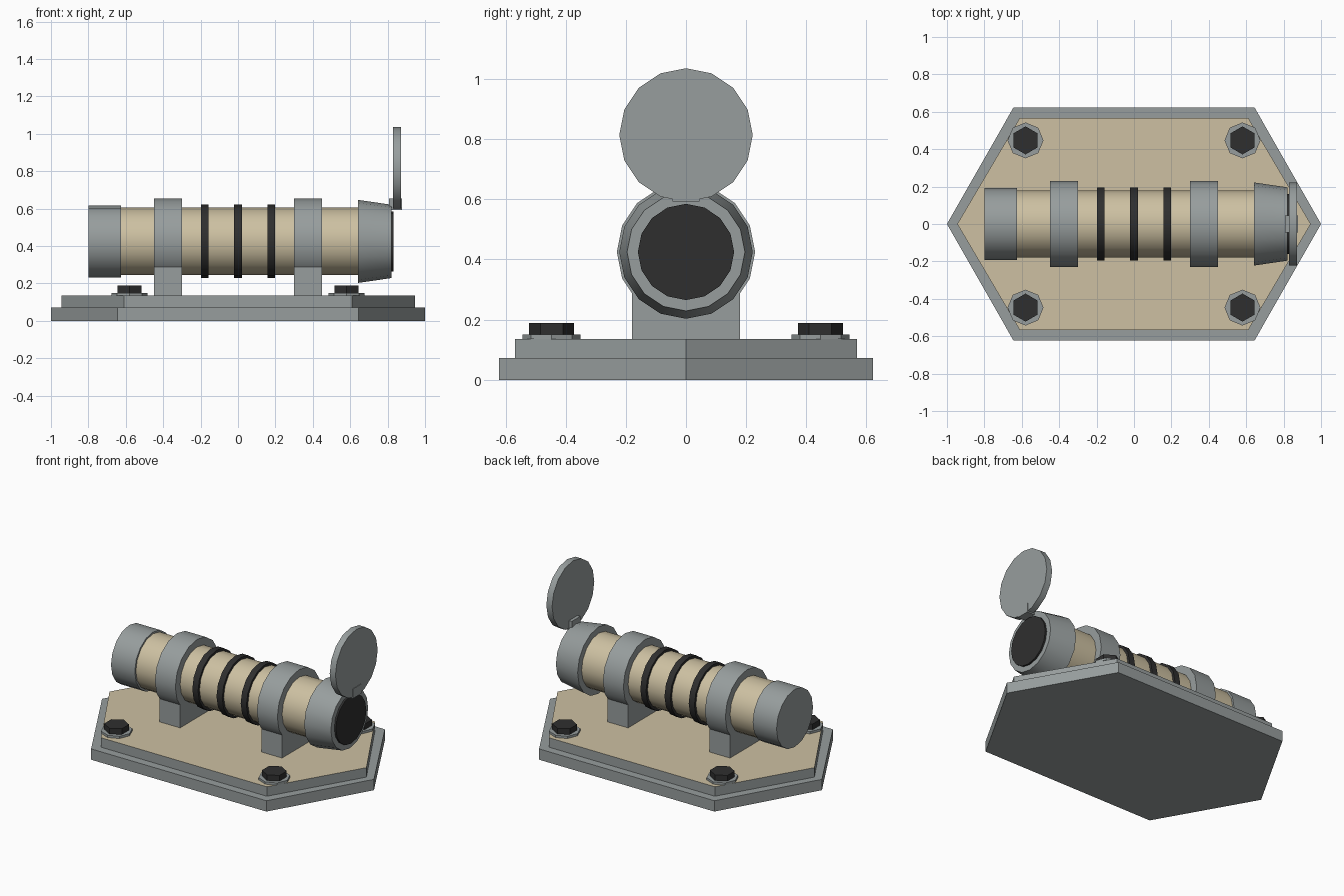
import bpy, bmesh, math

cube = bpy.data.objects.get("Cube")
if cube:
    bpy.data.objects.remove(cube, do_unlink=True)


def material(name, rgb):
    m = bpy.data.materials.new(name)
    m.use_nodes = True
    colour = (*rgb, 1)
    m.diffuse_color = colour
    bsdf = next(n for n in m.node_tree.nodes if n.type == 'BSDF_PRINCIPLED')
    bsdf.inputs["Base Color"].default_value = colour
    return m


GREY = material("steel_grey", (0.31, 0.34, 0.34))
TAN = material("sand_tan", (0.61, 0.53, 0.36))
BLACK = material("rubber_black", (0.028, 0.028, 0.028))
AXIS_Z = 0.425


def finish(name, bm, *mats, smooth=False):
    bmesh.ops.recalc_face_normals(bm, faces=bm.faces)
    mesh = bpy.data.meshes.new(name)
    bm.to_mesh(mesh)
    bm.free()
    for m in mats:
        mesh.materials.append(m)
    obj = bpy.data.objects.new(name, mesh)
    bpy.context.collection.objects.link(obj)
    if smooth:
        bpy.ops.object.select_all(action='DESELECT')
        obj.select_set(True)
        bpy.context.view_layer.objects.active = obj
        bpy.ops.object.shade_smooth_by_angle(angle=math.radians(30))
    return obj


def prism(name, outline, z0, z1, mat, top=None):
    """Extrude a flat outline upward, optionally with its own top colour."""
    bm = bmesh.new()
    base = bm.faces.new([bm.verts.new((x, y, z0)) for x, y in outline])
    new = bmesh.ops.extrude_face_region(bm, geom=[base], use_keep_orig=True)["geom"]
    for v in new:
        if isinstance(v, bmesh.types.BMVert):
            v.co.z = z1
    bmesh.ops.recalc_face_normals(bm, faces=bm.faces)
    bm.normal_update()
    if top:
        for f in bm.faces:
            f.material_index = int(f.normal.z > 0.5)
    return finish(name, bm, *([mat, top] if top else [mat]))


def polygon(n, r, cx, cy, turn=0):
    steps = [turn + math.tau * i / n for i in range(n)]
    return [(cx + r * math.cos(a), cy + r * math.sin(a)) for a in steps]


def rectangle(x0, x1, y):
    return [(x0, -y), (x1, -y), (x1, y), (x0, y)]


def turned(name, x0, x1, r0, mat, r1=None, z=AXIS_Z):
    """Sixteen-sided drum or cone lying along x."""
    bm = bmesh.new()
    rings = []
    for x, r in ((x0, r0), (x1, r1 or r0)):
        ring = [bm.verts.new((x, a, z + b)) for a, b in polygon(16, r, 0, 0)]
        bm.faces.new(ring)
        rings.append(ring)
    for i in range(16):
        j = (i + 1) % 16
        bm.faces.new((rings[0][i], rings[0][j], rings[1][j], rings[1][i]))
    return finish(name, bm, mat, smooth=True)


def hexagon(tip, x, y):
    return [(tip, 0), (x, y), (-x, y), (-tip, 0), (-x, -y), (x, -y)]


# Stepped base
prism("base_plate", hexagon(1.0, 0.645, 0.622), 0, 0.072, GREY)
prism("upper_plate", hexagon(0.945, 0.61, 0.568), 0.072, 0.135, GREY, TAN)

# Corner bolts
for sx, side in ((1, "left"), (-1, "right")):
    for sy, end in ((-1, "front"), (1, "back")):
        cx, cy = sx * 0.58, sy * 0.447
        prism(f"washer_{end}_{side}", polygon(8, 0.096, cx, cy), 0.135, 0.15, GREY)
        prism(f"bolt_{end}_{side}", polygon(6, 0.075, cx, cy, math.pi / 2),
              0.15, 0.188, BLACK)

# Tube and end cap
turned("tube", -0.64, 0.66, 0.18, TAN)
turned("end_cap", -0.8, -0.625, 0.192, GREY)

# Rubber rings
for i in (-1, 0, 1):
    x = i * 0.178
    turned(f"ring_{i + 2}", x - 0.021, x + 0.021, 0.196, BLACK)

# Clamps on their pedestals
for sx, side in ((1, "left"), (-1, "right")):
    x = sx * 0.375
    turned(f"clamp_{side}", x - 0.075, x + 0.075, 0.23, GREY)
    prism(f"pedestal_{side}", rectangle(x - 0.075, x + 0.075, 0.18), 0.135, 0.29, GREY)

# Flared head, lens, and raised lid
turned("head", 0.642, 0.82, 0.222, GREY, r1=0.196)
turned("lens", 0.81, 0.832, 0.16, BLACK)
turned("lid", 0.83, 0.872, 0.222, GREY, z=0.814)
prism("lid_hinge", rectangle(0.808, 0.876, 0.045), 0.592, 0.655, GREY)
